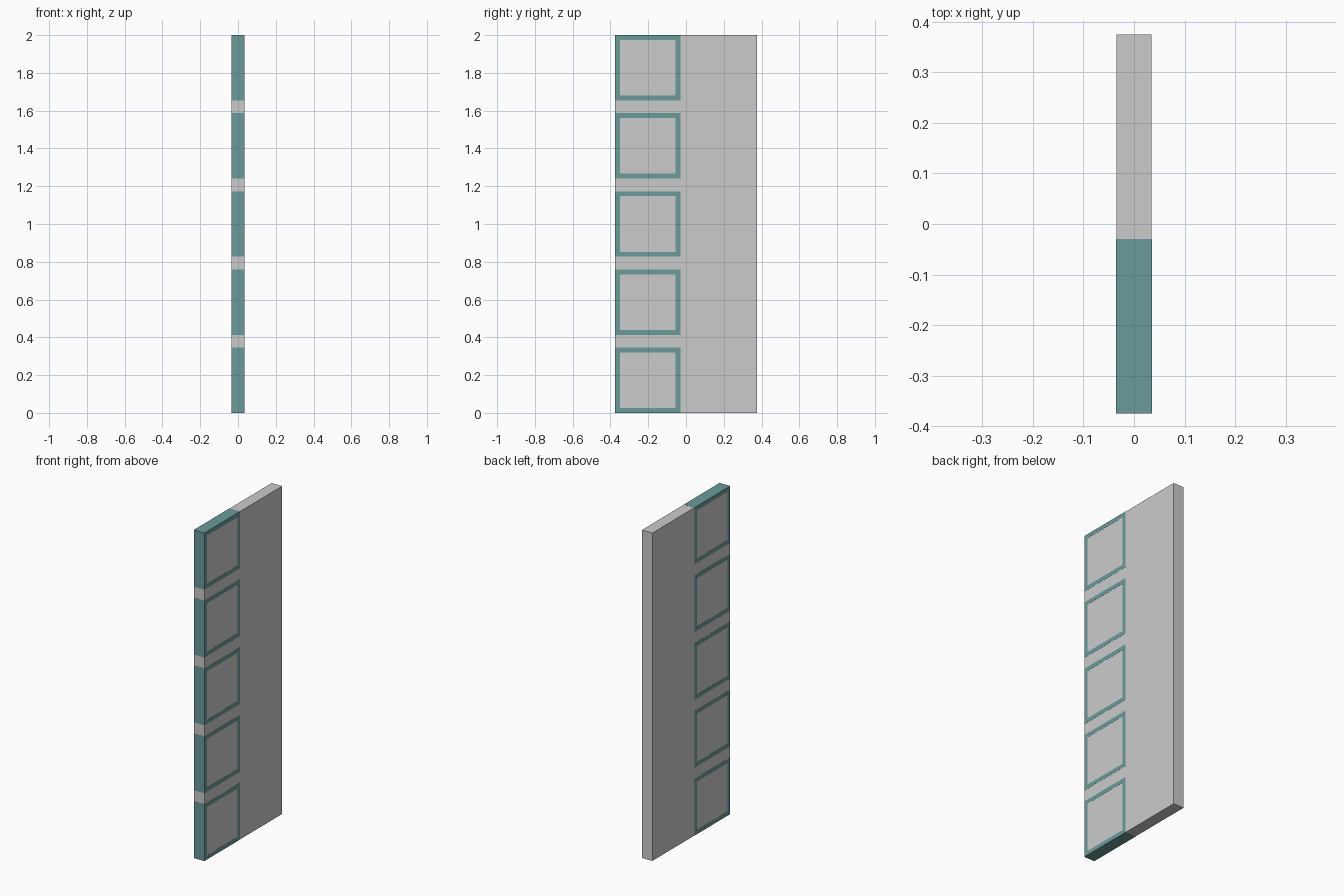
import bpy, bmesh

if "Cube" in bpy.data.objects:
    bpy.data.objects.remove(bpy.data.objects["Cube"])

W, D, H = 0.07, 0.75, 2.0      # panel thickness, width, height
S, B, N = 0.345, 0.025, 5      # window frame size, border, count
EPS = 0.0006                   # frames sit a hair proud of the panel


def material(name, rgb):
    m = bpy.data.materials.new(name)
    m.diffuse_color = (*rgb, 1)
    m.use_nodes = True
    m.node_tree.nodes["Principled BSDF"].inputs["Base Color"].default_value = m.diffuse_color
    return m


grey = material("panel grey", (0.6, 0.6, 0.6))
teal = material("frame teal", (0.14, 0.33, 0.32))


def make(name, bm, mat):
    bmesh.ops.recalc_face_normals(bm, faces=bm.faces)
    me = bpy.data.meshes.new(name)
    bm.to_mesh(me)
    bm.free()
    me.materials.append(mat)
    ob = bpy.data.objects.new(name, me)
    bpy.context.collection.objects.link(ob)
    return ob


# door panel
bm = bmesh.new()
bmesh.ops.create_cube(bm, size=1)
for v in bm.verts:
    v.co = (v.co.x * W, v.co.y * D, (v.co.z + 0.5) * H)
make("door_panel", bm, grey)


# square ring running through the panel's thickness
def frame(name, y0, z0):
    bm = bmesh.new()
    y1, z1 = y0 + S, z0 + S
    outer = [(y0 - EPS, z0 - EPS), (y1, z0 - EPS), (y1, z1 + EPS), (y0 - EPS, z1 + EPS)]
    inner = [(y0 + B, z0 + B), (y1 - B, z0 + B), (y1 - B, z1 - B), (y0 + B, z1 - B)]
    x = W / 2 + EPS
    rings = [[bm.verts.new((sx, y, z)) for y, z in loop]
             for sx, loop in ((-x, outer), (x, outer), (x, inner), (-x, inner))]
    for a, b in zip(rings, rings[1:] + rings[:1]):
        for i in range(4):
            j = (i + 1) % 4
            bm.faces.new((a[i], a[j], b[j], b[i]))
    make(name, bm, teal)


# column of window frames along the front edge
for i in range(N):
    frame(f"window_frame_{i + 1}", -D / 2, i * (H - S) / (N - 1))
